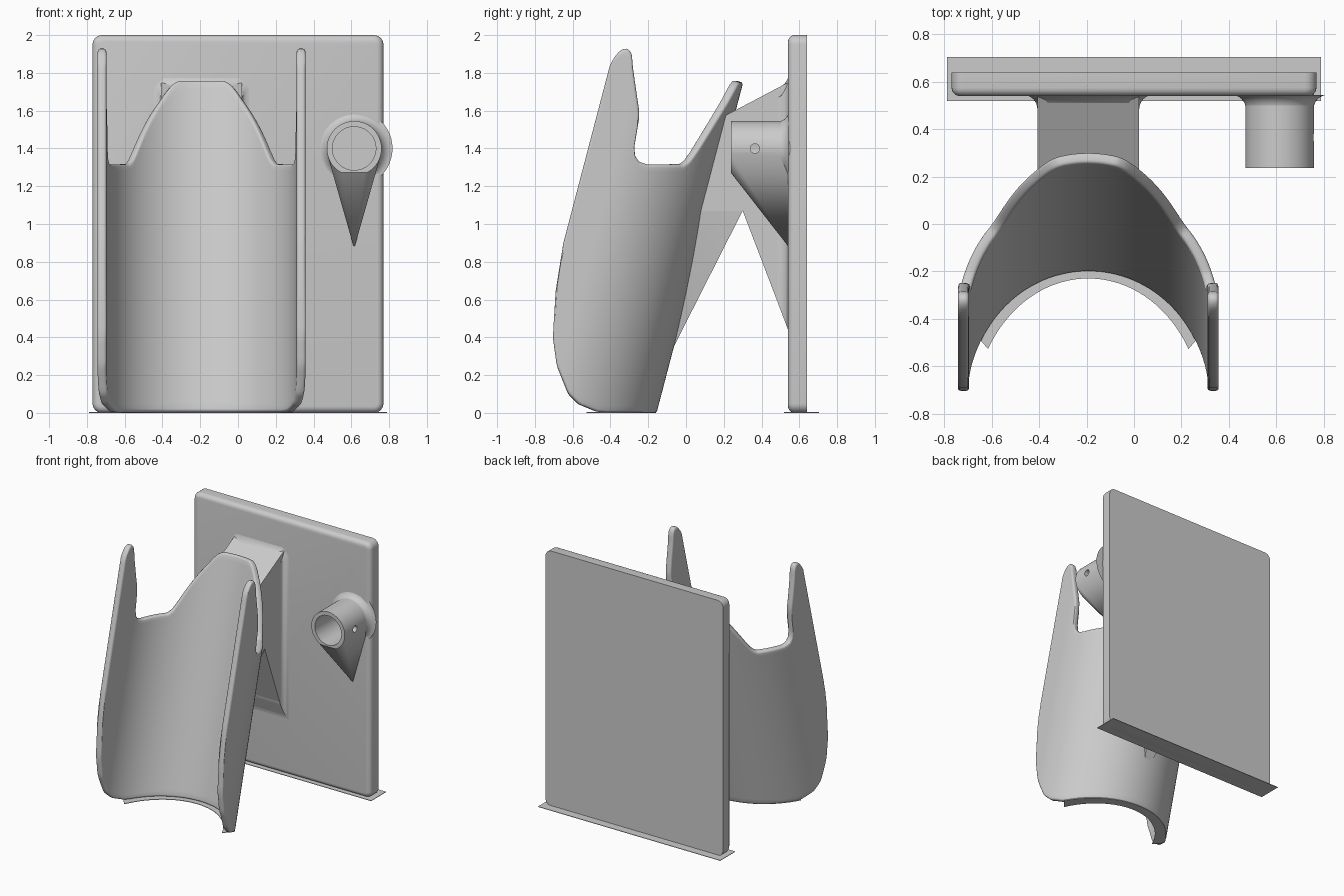
import bpy, bmesh
from math import sin, cos, pi, radians
from mathutils import Vector

if "Cube" in bpy.data.objects:
    bpy.data.objects.remove(bpy.data.objects["Cube"], do_unlink=True)

grey = bpy.data.materials.new("plain_grey")
grey.use_nodes = True
tone = (0.6, 0.6, 0.6, 1)
grey.diffuse_color = tone
grey.node_tree.nodes["Principled BSDF"].inputs["Base Color"].default_value = tone

CX = -0.193                      # cradle centre line
PEG_X, PEG_Z = 0.615, 1.40


def finish(name, bm):
    bmesh.ops.recalc_face_normals(bm, faces=bm.faces)
    mesh = bpy.data.meshes.new(name)
    bm.to_mesh(mesh)
    bm.free()
    ob = bpy.data.objects.new(name, mesh)
    bpy.context.collection.objects.link(ob)
    mesh.materials.append(grey)
    return ob


def activate(ob):
    bpy.ops.object.select_all(action='DESELECT')
    ob.select_set(True)
    bpy.context.view_layer.objects.active = ob


def modify(ob, kind, **settings):
    activate(ob)
    mod = ob.modifiers.new(kind.lower(), kind)
    for key, value in settings.items():
        setattr(mod, key, value)
    bpy.ops.object.modifier_apply(modifier=mod.name)


def cut(ob, cutter):
    modify(ob, 'BOOLEAN', operation='DIFFERENCE', solver='EXACT', object=cutter)
    bpy.data.objects.remove(cutter, do_unlink=True)


def smooth(ob):
    activate(ob)
    bpy.ops.object.shade_smooth_by_angle(angle=radians(35))


def loft(name, rings, caps=True):
    bm = bmesh.new()
    rows = [[bm.verts.new(p) for p in ring] for ring in rings]
    n = len(rows[0])
    for a, b in zip(rows, rows[1:]):
        for i in range(n if caps else n - 1):
            j = (i + 1) % n
            bm.faces.new((a[i], a[j], b[j], b[i]))
    if caps:
        bm.faces.new(rows[0])
        bm.faces.new(rows[-1])
    return finish(name, bm)


def hull(name, points):
    bm = bmesh.new()
    for p in points:
        bm.verts.new(p)
    result = bmesh.ops.convex_hull(bm, input=bm.verts)
    bmesh.ops.delete(bm, geom=list({g for g in result["geom_interior"]}), context='VERTS')
    bmesh.ops.dissolve_limit(bm, angle_limit=0.01, verts=bm.verts, edges=bm.edges)
    return finish(name, bm)


def box(name, x0, x1, y0, y1, z0, z1):
    return hull(name, [(x, y, z) for x in (x0, x1) for y in (y0, y1) for z in (z0, z1)])


def circle(y, r, n=48):
    return [(PEG_X + r * cos(2 * pi * i / n), y, PEG_Z + r * sin(2 * pi * i / n)) for i in range(n)]


def interp(table, v):
    for (a, za), (b, zb) in zip(table, table[1:]):
        if v <= b:
            return za + (zb - za) * max(0, v - a) / (b - a)
    return table[-1][1]


def lean(z):                     # the cradle leans back with height
    return -0.73 + 0.262 * z


def trough(rx, ry, front, walls=12, steps=60):
    half = [(rx, front * (1 - i / walls)) for i in range(walls)]
    half += [(rx * cos(pi / 2 * i / steps), ry * sin(pi / 2 * i / steps)) for i in range(steps)]
    return half + [(0, ry)] + [(-x, v) for x, v in reversed(half)]


# back plate: rounded outline, softened front edge
plate = box("back_plate", -0.77, 0.77, 0.54, 0.64, 0, 2)
bm = bmesh.new()
bm.from_mesh(plate.data)
corners = [e for e in bm.edges if abs(e.verts[0].co.y - e.verts[1].co.y) > 0.05]
bmesh.ops.bevel(bm, geom=corners, offset=0.05, segments=6, profile=0.5, affect='EDGES')
rim = [e for e in bm.edges if all(v.co.y < 0.541 for v in e.verts)]
bmesh.ops.bevel(bm, geom=rim, offset=0.035, segments=5, profile=0.5, affect='EDGES')
bm.to_mesh(plate.data)
bm.free()
smooth(plate)

# thin sheet under the plate
box("plate_foot_sheet", -0.79, 0.79, 0.52, 0.705, 0, 0.004)

# cradle: leaning trough with two tall horns and a raised back
top = [(-.155, 1.84), (-.14, 1.89), (-.12, 1.92), (-.095, 1.93), (-.07, 1.92), (-.05, 1.89),
       (-.035, 1.84), (.07, 1.58), (.086, 1.41), (.10, 1.365), (.13, 1.33), (.18, 1.315),
       (.36, 1.315), (.385, 1.34), (.41, 1.4), (.50, 1.65), (.525, 1.735), (.535, 1.755)]
bottom = [(-.155, .9), (-.13, .65), (-.08, .4), (-.02, .25), (.08, .1), (.15, .045), (.25, .008), (.3, .003)]
ROWS = 36
rings = []
for x, v in trough(0.527, 0.55, -0.155):
    lo, hi = interp(bottom, v), interp(top, v)
    heights = [lo + (hi - lo) * k / ROWS for k in range(ROWS + 1)]
    rings.append([(CX + x, lean(z) + v, z) for z in heights])
cradle = loft("cradle", rings, caps=False)
modify(cradle, 'SOLIDIFY', thickness=0.047, offset=0)
modify(cradle, 'BEVEL', width=0.014, segments=3, limit_method='ANGLE',
       angle_limit=radians(60), use_clamp_overlap=False)
for vert in cradle.data.vertices:
    vert.co.z = max(vert.co.z, 0.0)
smooth(cradle)

# thin lip sheet under the cradle
outer = [p for p in trough(0.55, 0.57, 0) if p[1] > 0.27]
inner = [(x * 0.875, v - 0.07) for x, v in outer]
outline = [(CX + x, lean(0) + v) for x, v in outer + inner[::-1]]
loft("cradle_foot_sheet", [[(x, y, z) for x, y in outline] for z in (0, 0.004)])


def hollow():
    section = trough(0.515, 0.535, -0.5)
    return loft("hollow_cutter", [[(CX + x, lean(z) + v, z) for x, v in section] for z in (-0.3, 2.3)])


# support arm between plate and cradle
W = 0.215
arm_side = [(.56, 1.76), (.2, 1.57), (.08, 1.07), (.3, 1.07), (.56, .39)]
arm = loft("support_arm", [[(CX + s * W, y, z) for y, z in arm_side] for s in (-1, 1)])
cut(arm, hollow())
smooth(arm)

# tapering rib down the back of the cradle
rib_points = [(CX + s * W, y, z) for s in (-1, 1) for y, z in [(.3, 1.07), (.25, 1.5), (.12, 1.4), (.05, 1.07)]]
rib_points += [(CX + s * 0.03, y, 0.34) for s in (-1, 1) for y in (-.07, -.11)]
rib = hull("support_rib", rib_points)
cut(rib, hollow())
smooth(rib)

# curved flares where the arm and the peg meet the plate
STEPS = 8
arm_rings, peg_rings = [], []
for i in range(STEPS + 1):
    t = pi / 2 * i / STEPS
    y, g = 0.485 + 0.06 * sin(t), 0.06 * (1 - cos(t))
    hi, lo = 1.72 + 0.3 * (y - 0.485) + g, 1.07 - 2.62 * (y - 0.3)
    w = W + g
    arm_rings.append([(CX + x, y, z) for x, z in
                      [(-w, lo), (w, lo), (w, hi - .05), (w - .05, hi), (.05 - w, hi), (-w, hi - .05)]])
    peg_rings.append(circle(y, 0.143 + g))
smooth(loft("arm_flare", arm_rings))
flare = loft("peg_flare", peg_rings)

# hollow peg with a gusset tapering to a point on the plate
trimmed = [(x, y, max(z, 1.272)) for x, y, z in circle(0.237, 0.145)]
peg = hull("peg", trimmed + circle(0.55, 0.145) + [(PEG_X, 0.55, 0.87)])
for part in (peg, flare):
    cut(part, loft("bore_cutter", [circle(0.1, 0.115), circle(0.535, 0.115)]))

# small cross hole in the side of the peg
pin = [[(x, 0.365 + 0.025 * cos(i * pi / 8), PEG_Z + 0.025 * sin(i * pi / 8)) for i in range(16)]
       for x in (PEG_X, 0.9)]
cut(peg, loft("pin_cutter", pin))
smooth(peg)
smooth(flare)
